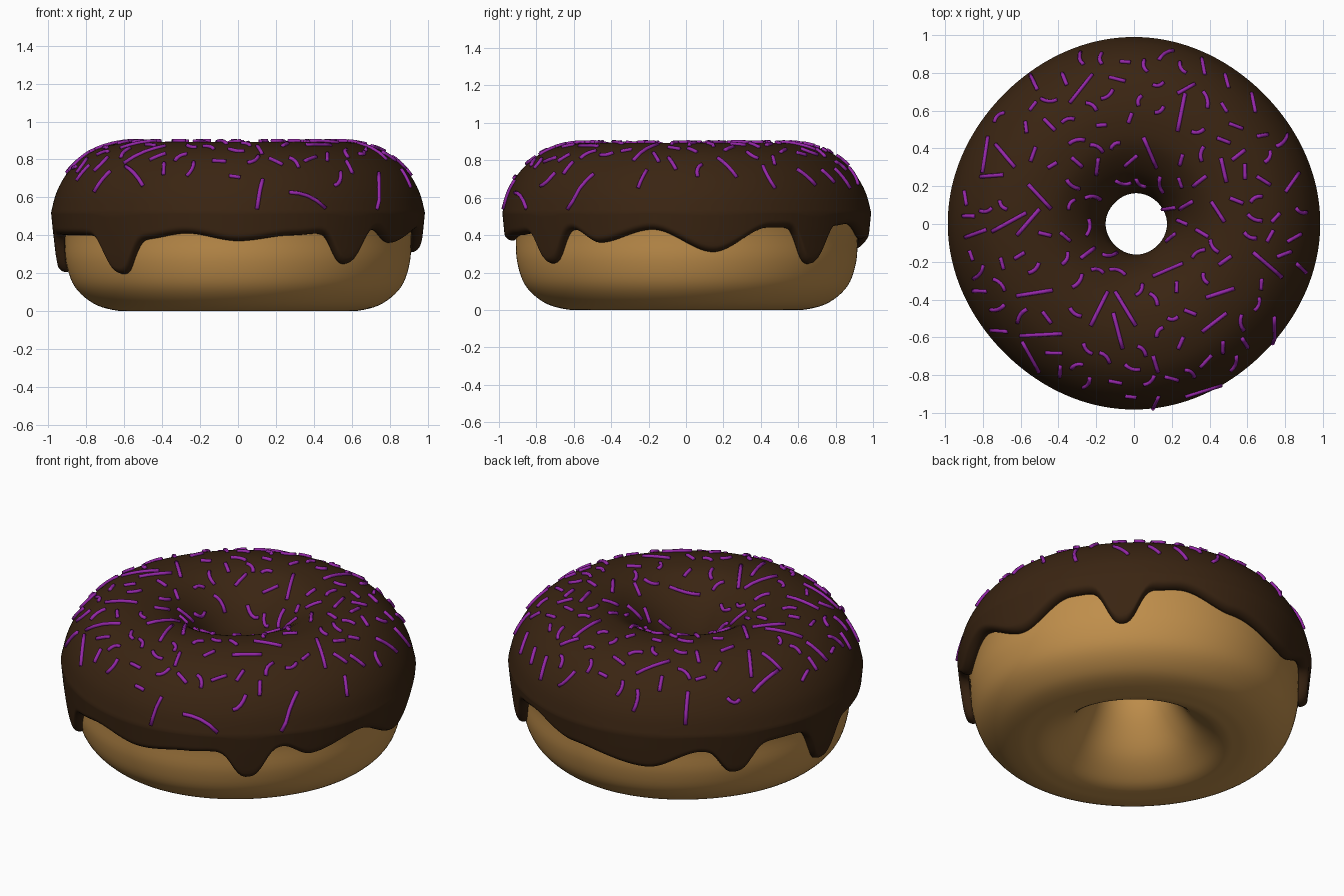
import bpy, bmesh, math, random
from mathutils import Vector

if "Cube" in bpy.data.objects:
    bpy.data.objects.remove(bpy.data.objects["Cube"])

random.seed(4)
SEG = 288


def material(name, rgb):
    m = bpy.data.materials.new(name)
    m.diffuse_color = (*rgb, 1)
    m.use_nodes = True
    m.node_tree.nodes["Principled BSDF"].inputs["Base Color"].default_value = m.diffuse_color
    return m


def make_object(name, bm, mat):
    bmesh.ops.recalc_face_normals(bm, faces=bm.faces)
    me = bpy.data.meshes.new(name)
    bm.to_mesh(me)
    bm.free()
    me.materials.append(mat)
    for p in me.polygons:
        p.use_smooth = True
    ob = bpy.data.objects.new(name, me)
    bpy.context.collection.objects.link(ob)
    return ob


def spline(pts, closed, n=5):
    """Catmull-Rom curve through (r, z) points."""
    out, k = [], len(pts)
    for i in range(k if closed else k - 1):
        idx = [i - 1, i, i + 1, i + 2]
        a, b, c, d = [Vector(pts[j % k if closed else min(max(j, 0), k - 1)]) for j in idx]
        for s in range(n):
            t = s / n
            out.append(0.5 * (2 * b + (c - a) * t + (2 * a - 5 * b + 4 * c - d) * t * t
                              + (3 * b - a - 3 * c + d) * t ** 3))
    if not closed:
        out.append(Vector(pts[-1]))
    return out


def interp(keys, x, smooth=False):
    if x <= keys[0][0]:
        return keys[0][1]
    for (x0, y0), (x1, y1) in zip(keys, keys[1:]):
        if x <= x1:
            t = (x - x0) / (x1 - x0)
            if smooth:
                t = t * t * (3 - 2 * t)
            return y0 + (y1 - y0) * t
    return keys[-1][1]


def wobble(th):
    return 0.994 + 0.008 * math.cos(4 * th) + 0.004 * math.sin(th)


def shift(r):
    return 0.018 * max(0, 1 - r / 0.5)


def place(r, th, z):
    r *= wobble(th)
    return Vector((r * math.cos(th) + shift(r), r * math.sin(th), max(z, 0)))


def lathe(name, section, mat):
    """Sweep a closed section, given per angle, around z."""
    bm = bmesh.new()
    rings = []
    for i in range(SEG):
        th = 2 * math.pi * i / SEG
        rings.append([bm.verts.new(place(r, th, z)) for r, z in section(th)])
    n = len(rings[0])
    for i in range(SEG):
        a, b = rings[i], rings[(i + 1) % SEG]
        for j in range(n):
            k = (j + 1) % n
            bm.faces.new((a[j], b[j], b[k], a[k]))
    return make_object(name, bm, mat)


dough_mat = material("golden dough", (0.52, 0.27, 0.07))
icing_mat = material("dark chocolate", (0.042, 0.018, 0.006))
sprinkle_mat = material("purple", (0.30, 0.02, 0.39))

# Dough ring
dough_top = [(0.195, 0.52), (0.22, 0.62), (0.3, 0.735), (0.42, 0.825), (0.54, 0.852),
             (0.65, 0.842), (0.77, 0.795), (0.86, 0.71), (0.91, 0.61), (0.927, 0.52)]
dough_low = [(0.913, 0.4), (0.905, 0.26), (0.86, 0.13), (0.76, 0.04), (0.64, 0.003), (0.53, 0.0),
             (0.44, 0.035), (0.33, 0.13), (0.24, 0.28), (0.2, 0.41)]
dough_section = [tuple(p) for p in spline(dough_top + dough_low, True)]
lathe("dough", lambda th: dough_section, dough_mat)

# Icing: shell over the dough with a wavy, dripping lower edge
icing_top = [(0.163, 0.52), (0.187, 0.63), (0.27, 0.765), (0.4, 0.865), (0.53, 0.892),
             (0.65, 0.882), (0.78, 0.835), (0.885, 0.745), (0.952, 0.635), (0.984, 0.52)]
outer_skin = spline(icing_top, False)
inner_skin = spline(dough_top, False)
OUT = [(0.15, 0.93), (0.2, 0.942), (0.3, 0.96), (0.42, 0.974), (0.52, 0.984)]
DOUGH_OUT = [(0.15, 0.872), (0.26, 0.905), (0.4, 0.913), (0.52, 0.927)]
EDGE = [(-40, .43), (-30, .36), (-11, .43), (9, .31), (28, .44), (58, .45), (66, .46), (85, .38),
        (112, .31), (130, .41), (160, .43), (195, .40), (207, .40), (238, .38), (253, .41),
        (270, .37), (288, .40), (298, .41), (320, .43)]
DRIPS = [(46, .20, 6.5), (142, .15, 6.5), (177, .21, 6.5), (227, .19, 7), (308.5, .17, 6.5)]


def outer_edge(th):
    d = math.degrees(th) % 360
    if d > 320:
        d -= 360
    z = interp(EDGE, d, True)
    for c, depth, w in DRIPS:
        off = (d - c + 180) % 360 - 180
        z -= depth * math.exp(-abs(off / w) ** 2.8)
    return z


def icing_section(th):
    zo = outer_edge(th)
    zi = 0.42 + 0.025 * math.sin(3 * th + 1) + 0.02 * math.sin(7 * th)
    pts = []
    # hole side lip and wall
    for z, r in ((zi, 0.188), (zi + 0.004, 0.175), (zi + 0.018, 0.165), (zi + 0.04, 0.162)):
        pts.append((r, z))
    pts += [tuple(p) for p in outer_skin]
    # outer wall, rounded lip
    for s in range(1, 11):
        z = 0.52 + (zo + 0.035 - 0.52) * s / 10
        pts.append((interp(OUT, z), z))
    for s in range(1, 7):
        a = s / 6 * math.pi / 2
        z = zo + 0.035 * (1 - math.sin(a))
        ri, ro = interp(DOUGH_OUT, z), interp(OUT, z)
        pts.append((ri + (ro - ri) * (0.25 + 0.75 * math.cos(a)), z))
    # return along the dough
    for s in range(0, 6):
        z = zo + 0.004 + (0.51 - zo) * s / 6
        pts.append((interp(DOUGH_OUT, z) + 0.003, z))
    pts += [tuple(p) for p in reversed(inner_skin)]
    return pts


lathe("icing", icing_section, icing_mat)

# Sprinkles: thin rods lying on the icing
R_TO_Z = [(p.x, p.y) for p in outer_skin]


def on_icing(x, y):
    x -= shift(math.hypot(x, y))
    th, r = math.atan2(y, x), math.hypot(x, y)
    r = min(max(r / wobble(th), 0.165), 0.98)
    slope = (interp(R_TO_Z, r + 0.01) - interp(R_TO_Z, r - 0.01)) / 0.02
    n = Vector((-slope * math.cos(th), -slope * math.sin(th), 1)).normalized()
    return place(r, th, interp(R_TO_Z, r)) + n * 0.005, n


def rod(bm, xy, radius=0.011, sides=6):
    pts = [on_icing(*p) for p in xy]
    rings = []
    for i, (p, n) in enumerate(pts):
        t = (pts[min(i + 1, len(pts) - 1)][0] - pts[max(i - 1, 0)][0]).normalized()
        side = t.cross(n).normalized()
        up = side.cross(t)
        rings.append([bm.verts.new(p + radius * (math.cos(a) * side + math.sin(a) * up))
                      for a in (2 * math.pi * k / sides for k in range(sides))])
    for a, b in zip(rings, rings[1:]):
        for k in range(sides):
            m = (k + 1) % sides
            bm.faces.new((a[k], a[m], b[m], b[k]))
    bm.faces.new(rings[0])
    bm.faces.new(rings[-1])


# ends (x, y, x, y) of the long sprinkles
LONG = [(-.34, .64, -.22, .79), (.23, .49, .27, .69), (.23, .69, .32, .74), (-.8, .27, -.77, .46),
        (-.73, .42, -.63, .3), (-.81, .25, -.69, .26), (-.56, .21, -.44, .08), (-.62, -.06, -.5, .08),
        (-.75, -.04, -.57, .06), (-.89, -.07, -.78, -.03), (.05, .46, .12, .3), (.1, -.28, .26, -.21),
        (-.62, -.38, -.43, -.35), (-.23, -.54, -.14, -.36), (-.1, -.36, .01, -.54),
        (-.11, -.47, -.06, -.66), (-.6, -.59, -.38, -.58), (-.59, -.62, -.5, -.78),
        (.36, -.57, .49, -.47), (.38, -.39, .53, -.34), (.41, .12, .48, .01), (.63, -.15, .78, -.28),
        (.8, .17, .87, .27), (.46, .35, .49, .22), (.62, .69, .64, .59), (.74, -.49, .74, -.64),
        (.1, -.975, .13, -.91), (.27, -.91, .46, -.85)]
bm = bmesh.new()
taken = []
for x0, y0, x1, y1 in LONG:
    path = [(x0 + (x1 - x0) * s / 4, y0 + (y1 - y0) * s / 4) for s in range(5)]
    rod(bm, path)
    taken += path

# short, slightly bent sprinkles scattered between
count = 0
for _ in range(6000):
    r, th = math.sqrt(random.uniform(0.2 ** 2, 0.92 ** 2)), random.uniform(0, 2 * math.pi)
    x, y = r * math.cos(th), r * math.sin(th)
    if count >= 125 or any(math.hypot(x - a, y - b) < 0.092 for a, b in taken):
        continue
    ang, half = random.uniform(0, math.pi), random.uniform(0.028, 0.045)
    bend = random.choice((0, 0, -0.012, 0.012))
    path = []
    for s in (-1, -0.5, 0, 0.5, 1):
        u, v = s * half, bend * (1 - s * s)
        path.append((x + u * math.cos(ang) - v * math.sin(ang), y + u * math.sin(ang) + v * math.cos(ang)))
    rod(bm, path)
    taken.append((x, y))
    count += 1
sprinkles = make_object("sprinkles", bm, sprinkle_mat)
